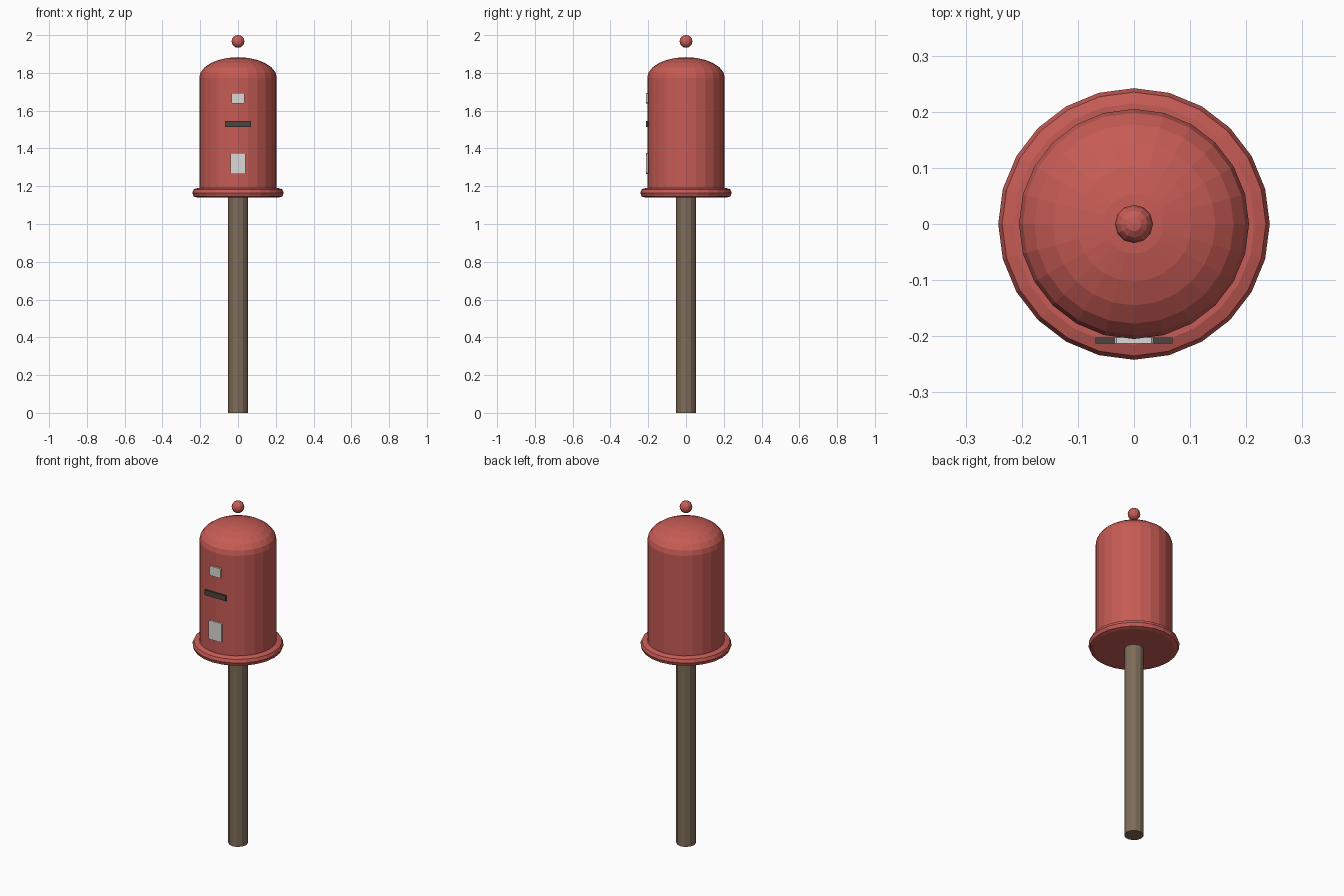
import bpy, bmesh, math

if "Cube" in bpy.data.objects:
    bpy.data.objects.remove(bpy.data.objects["Cube"])


def material(name, rgb):
    m = bpy.data.materials.new(name)
    m.diffuse_color = (*rgb, 1)
    m.use_nodes = True
    m.node_tree.nodes["Principled BSDF"].inputs["Base Color"].default_value = m.diffuse_color
    return m


RED = material("red_paint", (0.57, 0.105, 0.09))
WOOD = material("brown_post", (0.21, 0.15, 0.10))
WHITE = material("white_label", (0.72, 0.70, 0.66))
DARK = material("dark_slot", (0.07, 0.06, 0.05))


def finish(bm, name, mat):
    bmesh.ops.recalc_face_normals(bm, faces=bm.faces)
    mesh = bpy.data.meshes.new(name)
    bm.to_mesh(mesh)
    bm.free()
    mesh.materials.append(mat)
    ob = bpy.data.objects.new(name, mesh)
    bpy.context.collection.objects.link(ob)
    return ob


def lathe(name, profile, sides, mat):
    """Revolve (radius, z) points around z; a zero radius closes to a pole."""
    bm = bmesh.new()
    verts = [bm.verts.new((r, 0, z)) for r, z in profile]
    edges = [bm.edges.new(p) for p in zip(verts, verts[1:])]
    bmesh.ops.spin(bm, geom=verts + edges, cent=(0, 0, 0), axis=(0, 0, 1),
                   angle=math.tau, steps=sides, use_duplicate=False)
    bmesh.ops.remove_doubles(bm, verts=bm.verts, dist=1e-5)
    return finish(bm, name, mat)


def plate(name, width, z0, z1, mat, chamfer=0):
    """Thin plate on the front of the body, with clipped corners."""
    w, c = width / 2, chamfer
    pts = [(-w, z0), (w, z0), (w, z1), (-w, z1)]
    if c:
        pts = [(-w + c, z0), (w - c, z0), (w, z0 + c), (w, z1 - c),
               (w - c, z1), (-w + c, z1), (-w, z1 - c), (-w, z0 + c)]
    bm = bmesh.new()
    face = bm.faces.new([bm.verts.new((x, -0.213, z)) for x, z in pts])
    ext = bmesh.ops.extrude_face_region(bm, geom=[face], use_keep_orig=True)
    moved = [v for v in ext["geom"] if isinstance(v, bmesh.types.BMVert)]
    bmesh.ops.translate(bm, verts=moved, vec=(0, 0.011, 0))
    return finish(bm, name, mat)


# Post
lathe("post", [(0, 0), (0.052, 0), (0.052, 1.15), (0, 1.15)], 12, WOOD)

# Cylindrical body with a flattened dome
dome = [(0.205 * math.cos(math.radians(a)), 1.775 + 0.108 * math.sin(math.radians(a)))
        for a in range(0, 90, 15)]
lathe("body", [(0, 1.15), (0.205, 1.15)] + dome + [(0, 1.883)], 24, RED)

# Rounded flange under the body
lathe("base_flange", [(0, 1.14), (0.215, 1.14), (0.235, 1.146), (0.242, 1.165),
                      (0.235, 1.183), (0.215, 1.19), (0, 1.19)], 24, RED)

# Finial ball floating above the dome
ball = [(0.034 * math.sin(math.pi * i / 8), 1.967 - 0.034 * math.cos(math.pi * i / 8))
        for i in range(1, 8)]
lathe("finial_ball", [(0, 1.933)] + ball + [(0, 2.0)], 12, RED)

# Front plates and slot
plate("upper_label", 0.07, 1.638, 1.694, WHITE, 0.004)
plate("mail_slot", 0.137, 1.514, 1.544, DARK)
plate("lower_label", 0.082, 1.264, 1.375, WHITE, 0.005)
